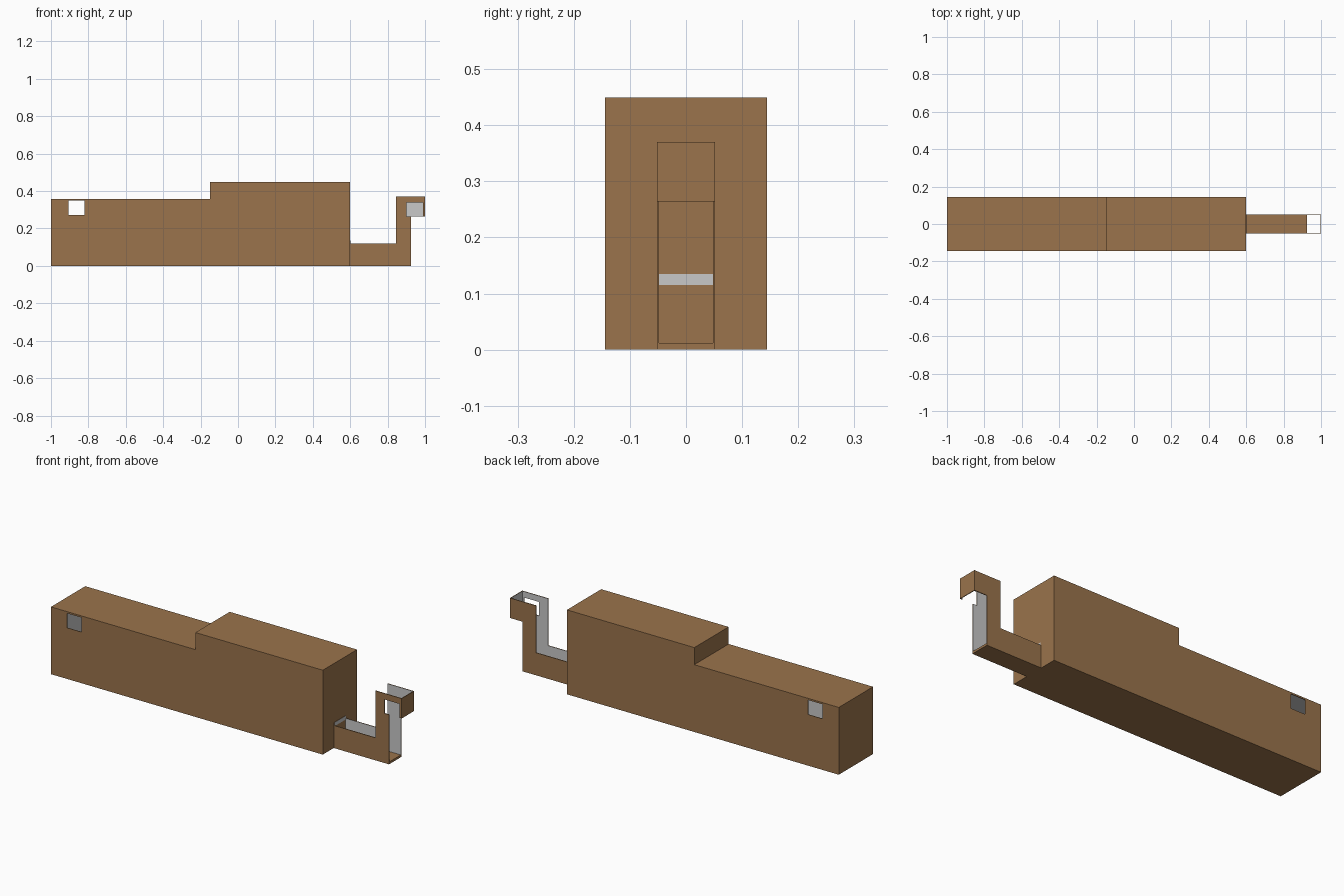
import bpy, bmesh
from mathutils import Vector

if "Cube" in bpy.data.objects:
    bpy.data.objects.remove(bpy.data.objects["Cube"])


def material(name, colour):
    m = bpy.data.materials.new(name)
    m.diffuse_color = (*colour, 1)
    m.use_nodes = True
    m.node_tree.nodes["Principled BSDF"].inputs["Base Color"].default_value = m.diffuse_color
    return m


BROWN = material("wood brown", (0.325, 0.173, 0.072))
GREY = material("pale grey lining", (0.58, 0.58, 0.58))


def profile_prism(name, profile, y0, y1, grey_side=None):
    """Extrude an x-z profile along y; faces pointing along grey_side become grey."""
    bm = bmesh.new()
    face = bm.faces.new([bm.verts.new((x, y0, z)) for x, z in profile])
    ext = bmesh.ops.extrude_face_region(bm, geom=[face])
    moved = [g for g in ext["geom"] if isinstance(g, bmesh.types.BMVert)]
    bmesh.ops.translate(bm, verts=moved, vec=(0, y1 - y0, 0))
    if len([f for f in bm.faces]) == len(profile) + 1:  # keep the starting cap
        bm.faces.new([v for v in bm.verts if v not in moved])
    bmesh.ops.recalc_face_normals(bm, faces=bm.faces)
    if grey_side:
        for f in bm.faces:
            f.normal_update()
            if f.normal.dot(Vector(grey_side)) > 0.9:
                f.material_index = 1
    mesh = bpy.data.meshes.new(name)
    bm.to_mesh(mesh)
    bm.free()
    mesh.materials.append(BROWN)
    mesh.materials.append(GREY)
    ob = bpy.data.objects.new(name, mesh)
    bpy.context.collection.objects.link(ob)
    return ob


def rect(x0, x1, z0, z1):
    return [(x0, z0), (x1, z0), (x1, z1), (x0, z1)]


# Hollow stepped body with a square window through both sides
W = 0.144
body = profile_prism("stepped_body", [(-1, 0), (0.6, 0), (0.6, 0.449), (-0.15, 0.449),
                                      (-0.15, 0.358), (-1, 0.358)], -W, W)
X0, X1, Z0, Z1 = -0.905, -0.82, 0.272, 0.349
bm = bmesh.new()
bm.from_mesh(body.data)
for co, no in (((X0, 0, 0), (1, 0, 0)), ((X1, 0, 0), (1, 0, 0)),
               ((0, 0, Z0), (0, 0, 1)), ((0, 0, Z1), (0, 0, 1))):
    bmesh.ops.bisect_plane(bm, geom=bm.verts[:] + bm.edges[:] + bm.faces[:],
                           plane_co=co, plane_no=no)
window = []
for f in bm.faces:
    c = f.calc_center_median()
    if abs(f.normal.y) > 0.9 and X0 < c.x < X1 and Z0 < c.z < Z1:
        window.append(f)
bmesh.ops.delete(bm, geom=window, context='FACES')
bm.to_mesh(body.data)
bm.free()
shell = body.modifiers.new("shell", 'SOLIDIFY')
shell.thickness = 0.003
shell.offset = -1
shell.material_offset = 1

# Hook side plates: the front one has a notch, the back one is whole
H, T = 0.052, 0.004
start = [(0.6, 0), (0.925, 0), (0.925, 0.264)]
end = [(1, 0.264), (1, 0.37), (0.845, 0.37), (0.845, 0.12), (0.6, 0.12)]
notch = [(0.9, 0.264), (0.9, 0.338), (0.988, 0.338), (0.988, 0.264)]
profile_prism("hook_front_plate", start + notch + end, -H, -H + T, (0, 1, 0))
profile_prism("hook_back_plate", start + end, H, H - T, (0, -1, 0))

# Hook floor and tip, which join the two plates
profile_prism("hook_floor", rect(0.6, 0.925, 0, 0.012), -H + T, H - T)
profile_prism("hook_tip", rect(0.996, 1, 0.264, 0.37), -H + T, H - T, (-1, 0, 0))

# Thin pale slot on the end of the body, above the arm
profile_prism("end_slot", rect(0.599, 0.602, 0.115, 0.135), -H + T, H - T, (1, 0, 0))
